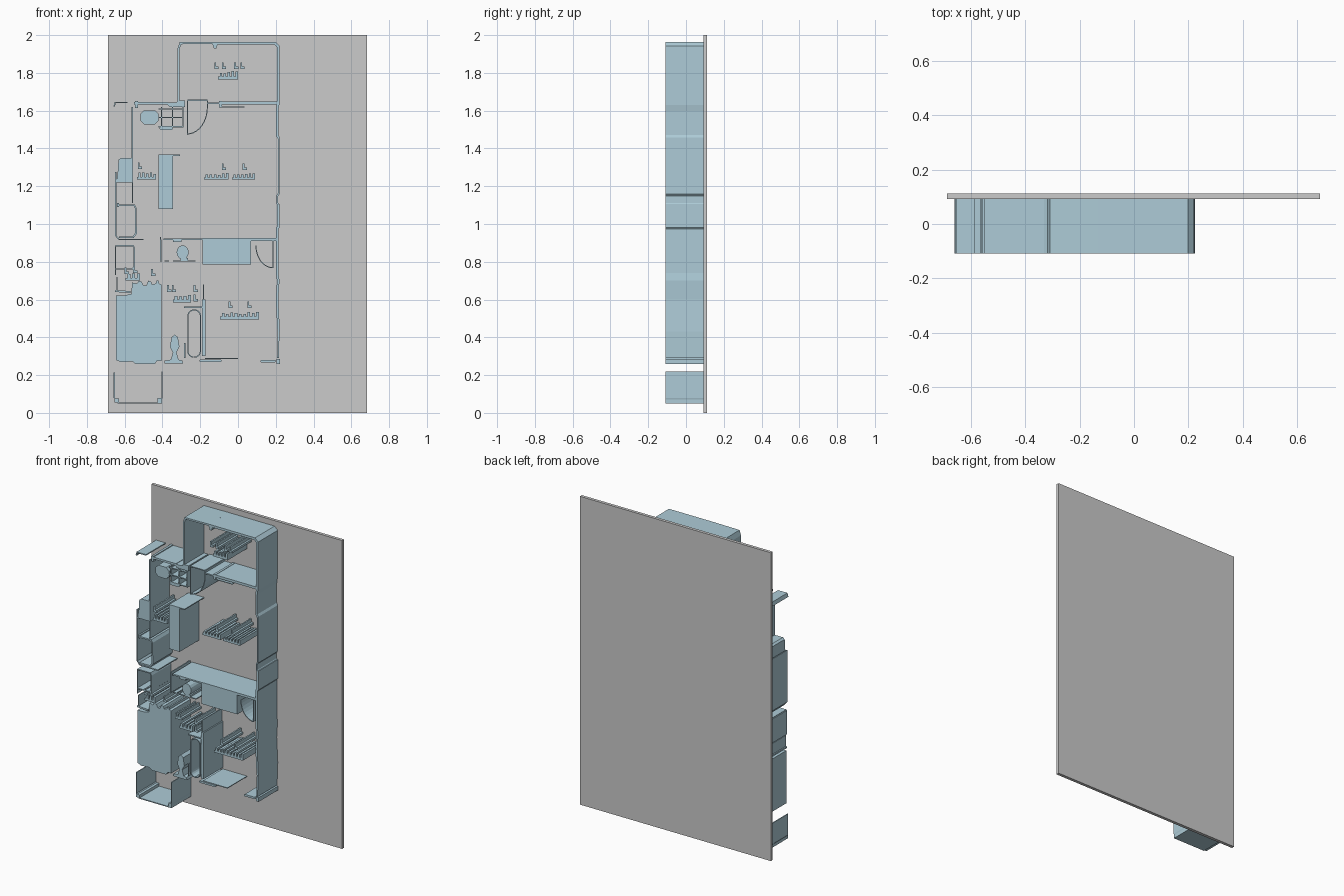
import bpy, bmesh, math, random
from mathutils import Vector

random.seed(4)
FRONT, BACK = -0.108, 0.092
blue = bpy.data.materials.new("wall_blue")
blue.diffuse_color = (0.42, 0.60, 0.68, 1)


def prism(name, loops, y0=FRONT, y1=BACK, mat=blue):
    """Extrude closed (x, z) outlines from y0 to y1 into one object."""
    bm = bmesh.new()
    for pts in loops:
        f = bm.faces.new([bm.verts.new((x, y0, z)) for x, z in pts])
        r = bmesh.ops.extrude_face_region(bm, geom=[f], use_keep_orig=True)
        vs = [v for v in r["geom"] if isinstance(v, bmesh.types.BMVert)]
        bmesh.ops.translate(bm, verts=vs, vec=(0, y1 - y0, 0))
    bmesh.ops.recalc_face_normals(bm, faces=bm.faces[:])
    me = bpy.data.meshes.new(name)
    bm.to_mesh(me)
    bm.free()
    ob = bpy.data.objects.new(name, me)
    bpy.context.collection.objects.link(ob)
    if mat:
        me.materials.append(mat)
    return ob


def rect(x0, x1, z0, z1):
    return [(x0, z0), (x1, z0), (x1, z1), (x0, z1)]


def strip(pts, t=0.006):
    """Thin mitred band following an open path."""
    p = [Vector(q) for q in pts]
    left, right = [], []
    for i, q in enumerate(p):
        a = (q - p[i - 1]).normalized() if i else (p[1] - q).normalized()
        b = (p[i + 1] - q).normalized() if i < len(p) - 1 else a
        n = Vector((-(a + b).y, (a + b).x)).normalized()
        k = t / 2 / max(0.4, n.dot(Vector((-a.y, a.x))))
        left.append(tuple(q + n * k))
        right.append(tuple(q - n * k))
    return left + right[::-1]


def chamfer(x0, x1, z0, z1, c):
    return [(x0 + c, z0), (x1 - c, z0), (x1, z0 + c), (x1, z1 - c),
            (x1 - c, z1), (x0 + c, z1), (x0, z1 - c), (x0, z0 + c)]


def disc(cx, cz, rx, rz, n=14):
    return [(cx + rx * math.cos(2 * math.pi * i / n),
             cz + rz * math.sin(2 * math.pi * i / n)) for i in range(n)]


def arc(cx, cz, rx, rz, a0, a1, n=8):
    return [(cx + rx * math.cos(math.radians(a0 + (a1 - a0) * i / n)),
             cz + rz * math.sin(math.radians(a0 + (a1 - a0) * i / n))) for i in range(n + 1)]


def ridges(x0, x1, z0, z1, n):
    """Toothed bar with uneven notches."""
    w, h = (x1 - x0) / n, z1 - z0
    pts = [(x0, z0), (x1, z0)]
    for i in reversed(range(n)):
        a, top = x0 + i * w, z1 - random.uniform(0, 0.3) * h
        pts += [(a + w, top), (a + w * 0.4, top), (a + w * 0.4, z0 + 0.35 * h), (a, z0 + 0.35 * h)]
    return pts


def peg(x, z):
    """Small stepped block."""
    return [(x, z), (x + .022, z), (x + .022, z + .014), (x + .009, z + .014),
            (x + .009, z + .036), (x, z + .036)]


# Backing board
prism("backing_board", [rect(-.687, .683, 0, 2)], BACK, 0.112, None)

# Upper room walls
prism("upper_room_walls", [
    strip([(-.314, 1.63), (-.314, 1.93), (-.305, 1.957), (-.13, 1.959)], .011),
    strip([(-.13, 1.957), (.195, 1.957), (.213, 1.94), (.213, 1.63)], .015),
    [(-.135, 1.952), (-.108, 1.952), (-.115, 1.928), (-.127, 1.928)]])

# Long right wall, slightly uneven
prism("right_wall", [
    strip([(.213, 1.64), (.207, 1.6), (.207, 1.47), (.216, 1.455)], .013),
    strip([(.216, 1.46), (.216, 1.16), (.208, 1.15), (.208, 1.11), (.214, 1.10)], .009),
    strip([(.214, 1.105), (.214, .985), (.207, .975), (.207, .74)], .014),
    strip([(.207, .745), (.213, .7), (.207, .6), (.215, .43)], .013),
    strip([(.215, .435), (.212, .29)], .009)])

# Cross wall below the upper room
prism("upper_cross_wall", [
    rect(-.55, -.37, 1.632, 1.645),
    [(-.38, 1.635), (-.36, 1.62), (-.28, 1.62), (-.28, 1.655), (-.31, 1.655), (-.33, 1.642), (-.38, 1.642)],
    rect(-.545, -.53, 1.615, 1.65),
    strip([(-.656, 1.622), (-.65, 1.643), (-.585, 1.643)], .007),
    rect(-.16, -.09, 1.634, 1.642),
    rect(-.10, -.085, 1.62, 1.65), rect(-.085, .21, 1.632, 1.648),
    rect(-.10, .035, 1.617, 1.622)])

# Doors: leaf with swing arc
prism("upper_door", [
    strip([(-.267, 1.655), (-.267, 1.475)] + arc(-.267, 1.62, .105, .143, -85, 0) + [(-.162, 1.655)], .005),
    rect(-.267, -.162, 1.652, 1.658)])
prism("middle_door", [
    strip([(.185, .92), (.185, .77)] + arc(.185, .885, .09, .117, -95, -180), .005),
    rect(.07, .205, .91, .925)])

# Upper left fittings
prism("upper_seat", [chamfer(-.517, -.42, 1.527, 1.602, .02)])
prism("upper_shelf_grid",
      [rect(x - .003, x + .003, 1.51, 1.62) for x in (-.405, -.347, -.292)] +
      [rect(-.42, -.289, z - .003, z + .003) for z in (1.515, 1.563, 1.608)])
prism("shelf_foot", [chamfer(-.415, -.345, 1.498, 1.514, .006)])
prism("upper_left_wall", [rect(-.563, -.557, 1.35, 1.62)])
prism("rounded_cabinet", [[(-.645, 1.22), (-.557, 1.22), (-.557, 1.35), (-.62, 1.35), (-.633, 1.34), (-.637, 1.27)]])
prism("tall_counter", [rect(-.42, -.343, 1.08, 1.367), rect(-.343, -.308, 1.361, 1.367)])

# Left outer wall and appliances
prism("left_wall", [
    strip([(-.648, 1.275), (-.648, .94), (-.63, .918), (-.50, .918)], .007),
    strip([(-.648, .885), (-.648, .73)], .006),
    strip([(-.558, 1.22), (-.558, 1.11)], .005)])
prism("upper_appliance", [
    strip([(-.635, 1.10), (-.55, 1.10), (-.542, 1.085), (-.54, .95), (-.555, .93), (-.63, .93)], .009),
    rect(-.64, -.63, 1.09, 1.11)])
prism("lower_appliance", [
    strip([(-.645, .885), (-.555, .885), (-.549, .87), (-.549, .775), (-.56, .762), (-.645, .762)], .007)])

# Middle partition, basin and closet
prism("middle_partition", [
    rect(-.395, -.185, .915, .924), rect(-.345, -.30, .905, .915),
    strip([(-.41, .93), (-.408, .80)], .007),
    rect(-.39, -.365, .802, .808), rect(-.345, -.225, .802, .808)])
prism("basin", [disc(-.293, .85, .032, .037), rect(-.305, -.265, .805, .82)])
prism("closet_block", [rect(-.187, .07, .785, .925)])

# Large stair block with notched top
prism("large_block", [[
    (-.645, .28), (-.62, .268), (-.56, .272), (-.54, .258), (-.44, .258), (-.43, .275), (-.405, .275),
    (-.405, .68), (-.418, .685), (-.42, .70), (-.43, .70), (-.435, .685), (-.455, .68), (-.46, .695),
    (-.475, .70), (-.485, .675), (-.50, .675), (-.51, .695), (-.525, .70), (-.535, .685), (-.56, .69),
    (-.565, .63), (-.60, .622), (-.645, .622)]])
prism("large_block_trim", [
    strip([(-.65, .645), (-.57, .64)], .01), strip([(-.64, .72), (-.64, .65)], .005),
    ridges(-.595, -.52, .70, .74, 3), peg(-.60, .735), peg(-.555, .74), peg(-.46, .725)])

# Bathroom fixtures
prism("bath_walls", [
    strip([(-.183, .68), (-.183, .60)], .006), rect(-.19, -.172, .30, .60),
    rect(-.285, -.19, .556, .563), rect(-.285, -.279, .29, .37)])
prism("bath_tub", [strip(
    arc(-.232, .325, .033, .03, 270, 360, 4) + arc(-.232, .515, .033, .03, 0, 180, 8) +
    arc(-.232, .325, .033, .03, 180, 265, 4), .006)])
prism("toilet", [[
    (-.39, .262), (-.29, .262), (-.295, .278), (-.315, .282), (-.325, .32), (-.31, .35), (-.318, .40),
    (-.335, .415), (-.352, .40), (-.36, .35), (-.345, .32), (-.355, .282), (-.39, .276)]])

# Lower wall
prism("lower_wall", [
    rect(-.175, 0, .285, .290), chamfer(-.205, -.085, .270, .282, .005),
    chamfer(.118, .20, .268, .281, .005), rect(.205, .223, .258, .285)])

# Entry porch
prism("porch", [
    strip([(-.655, .215), (-.655, .08), (-.635, .053), (-.41, .053), (-.403, .08), (-.403, .218)], .006),
    rect(-.655, -.63, .055, .075), rect(-.425, -.402, .05, .078)])

# Raised ridge clusters on the board
clusters = [
    ("upper", [(-.105, 0, 1.765, 1.81, 5)], [(-.125, 1.82), (-.085, 1.82), (-.02, 1.82), (.012, 1.82)]),
    ("left", [(-.535, -.435, 1.235, 1.275, 5)], [(-.53, 1.29)]),
    ("centre", [(-.18, -.05, 1.235, 1.27, 6), (-.033, .09, 1.235, 1.27, 6)], [(-.085, 1.285), (.025, 1.285)]),
    ("bath", [(-.345, -.25, .585, .625, 4)], [(-.375, .64), (-.35, .64), (-.235, .64), (-.235, .59)]),
    ("lower", [(-.095, .11, .495, .535, 9)], [(-.05, .555), (.05, .555)])]
for name, bars, pegs in clusters:
    prism(name + "_ridges", [ridges(*b) for b in bars] + [peg(*p) for p in pegs])
